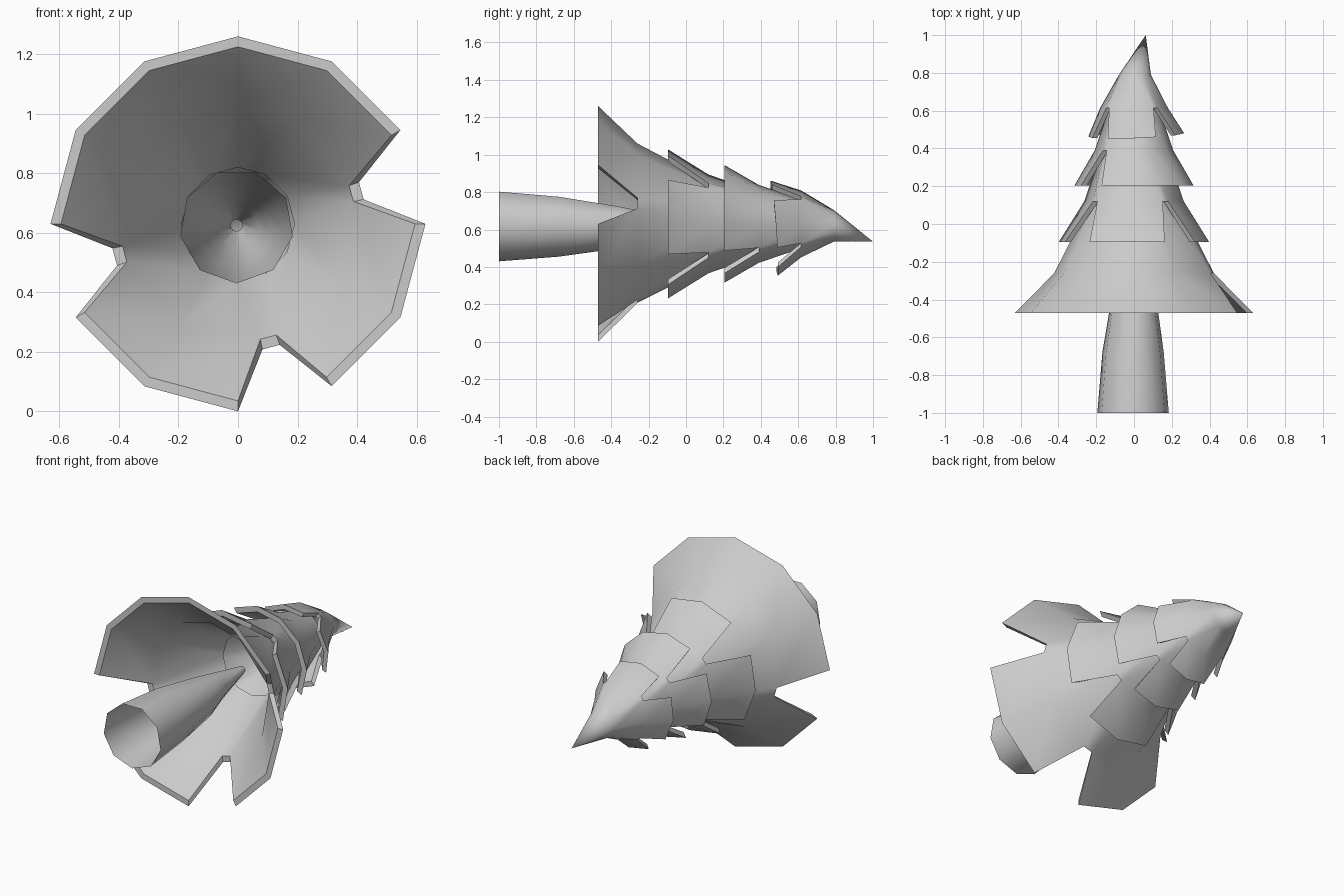
import bpy, bmesh
from math import cos, sin, radians

if "Cube" in bpy.data.objects:
    bpy.data.objects.remove(bpy.data.objects["Cube"])

def finish(name, bm):
    mesh = bpy.data.meshes.new(name)
    bm.to_mesh(mesh)
    bm.free()
    ob = bpy.data.objects.new(name, mesh)
    bpy.context.collection.objects.link(ob)
    bpy.ops.object.select_all(action='DESELECT')
    ob.select_set(True)
    bpy.context.view_layer.objects.active = ob
    bpy.ops.object.shade_smooth_by_angle(angle=radians(40))
    return ob

def lathe(bm, rings, n, start, gaps=(), tip=None, pinch=11, lean=(0, 0)):
    """Skin rings (y, radius, cx, cz) along y; 'gaps' are cut-out segments of the first band."""
    rows = []
    for k, (y, r, cx, cz) in enumerate(rings):
        row = []
        for i in range(n):
            a = start + i * 360 / n
            if k == 1:                      # notch corners close in on each other
                a += pinch * ((i in gaps) - ((i - 1) % n in gaps))
            x, z = r * cos(radians(a)), r * sin(radians(a))
            dy = lean[0] * x + lean[1] * z if k == 0 else 0
            row.append(bm.verts.new((cx + x, y + dy, cz + z)))
        rows.append(row)
    for k in range(len(rows) - 1):
        for i in range(n):
            if k == 0 and i in gaps:
                continue
            j = (i + 1) % n
            bm.faces.new((rows[k][i], rows[k + 1][i], rows[k + 1][j], rows[k][j]))
    if tip:
        t = bm.verts.new(tip)
        for i in range(n):
            bm.faces.new((rows[-1][i], t, rows[-1][(i + 1) % n]))

def tier(name, rings, start, gaps, tip=None, lean=(0, 0), thick=0.035):
    bm = bmesh.new()
    lathe(bm, rings, 12, start, gaps, tip, lean=lean)
    bm.verts.index_update()
    # thicken towards the axis, keeping the rim flat
    res = bmesh.ops.extrude_face_region(bm, geom=bm.faces[:], use_keep_orig=True)
    for v in [g for g in res['geom'] if isinstance(g, bmesh.types.BMVert)]:
        cx, cz = min(rings, key=lambda q: abs(q[0] - v.co.y))[2:]
        if tip and v.co.y > tip[1] - 0.01:
            v.co.y -= 0.08
            continue
        dx, dz = v.co.x - cx, v.co.z - cz
        f = max(0.0, 1 - thick / (dx * dx + dz * dz) ** 0.5)
        v.co.x, v.co.z = cx + dx * f, cz + dz * f
    bmesh.ops.recalc_face_normals(bm, faces=bm.faces[:])
    finish(name, bm)

C = 0.63
# trunk: open nine-sided tube that narrows inside the branches
bm = bmesh.new()
lathe(bm, [(-1, 0.192, -0.005, 0.622), (-0.68, 0.165, -0.005, 0.62), (-0.37, 0.117, 0, 0.615),
           (-0.22, 0.08, -0.005, 0.62), (0.05, 0.02, -0.005, 0.625)], 9, -90)
finish("trunk", bm)

# branch tiers, widest first
tier("bottom_branches", [(-0.47, 0.63, 0, C), (-0.26, 0.43, 0, C), (0.13, 0.225, 0, C)],
     0, (0, 6, 9))
tier("lower_branches", [(-0.095, 0.40, 0, C), (0.12, 0.265, 0, C), (0.40, 0.17, 0, C)],
     6, (1, 4, 7, 10))
tier("upper_branches", [(0.205, 0.315, 0, C), (0.39, 0.208, 0, C), (0.62, 0.13, 0, C)],
     3, (4, 7, 10))
# bent pointed top
tier("top_branches", [(0.472, 0.255, 0.012, 0.607), (0.615, 0.18, 0, C), (0.79, 0.085, 0.005, 0.62)],
     6, (1, 4, 7, 10), tip=(0.062, 1.0, 0.535), lean=(0.04, -0.07), thick=0.03)
